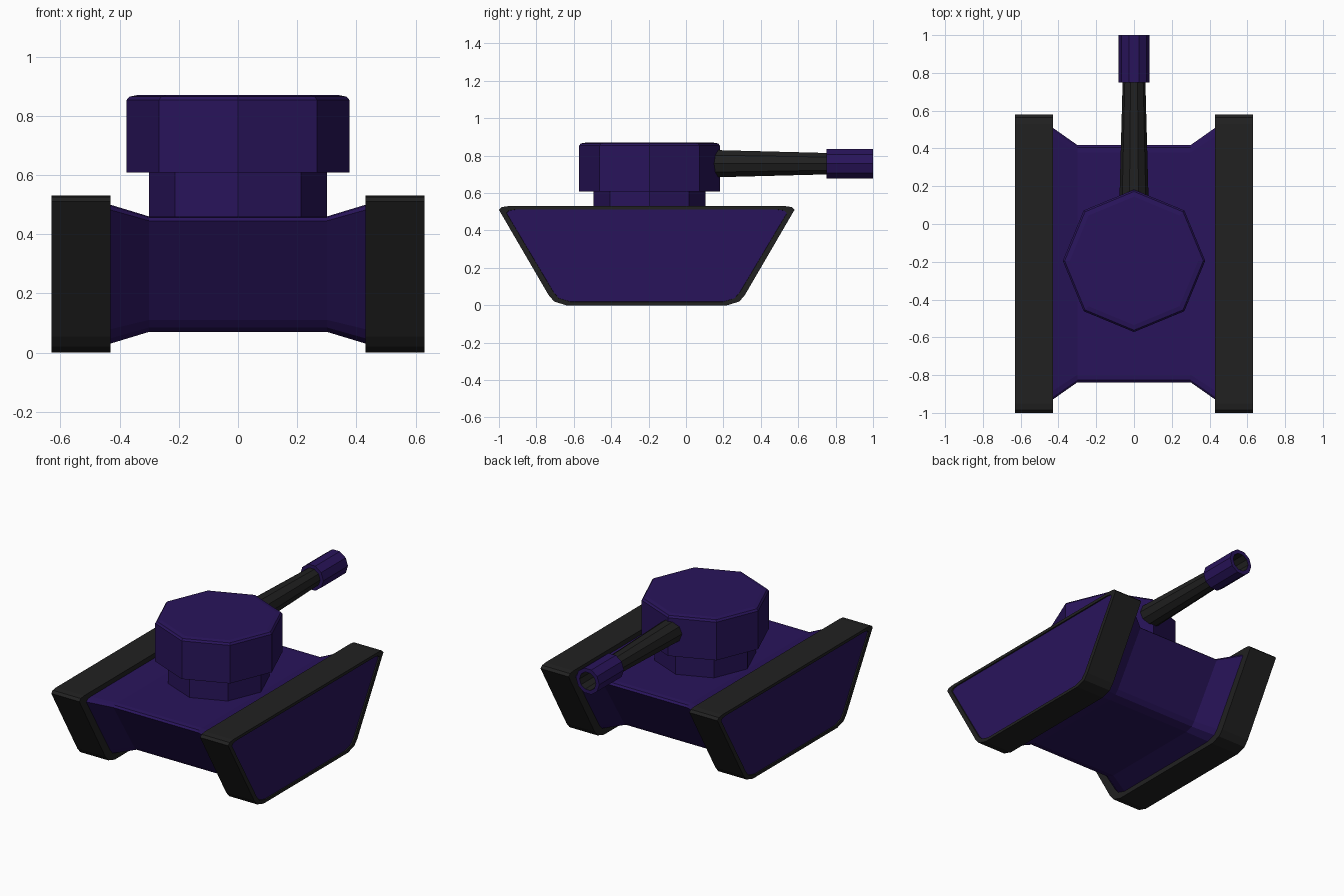
import bpy, bmesh, math

if "Cube" in bpy.data.objects:
    bpy.data.objects.remove(bpy.data.objects["Cube"])


def material(name, color):
    m = bpy.data.materials.new(name)
    m.diffuse_color = color
    m.use_nodes = True
    m.node_tree.nodes["Principled BSDF"].inputs["Base Color"].default_value = m.diffuse_color
    return m


BLUE = material("navy", (0.022, 0.007, 0.105, 1))
DARK = material("charcoal", (0.015, 0.015, 0.015, 1))


def loft(name, rings, mats, cap_mats, caps=(True, True)):
    """Skin a list of equal-length point rings; one material per band."""
    bm = bmesh.new()
    vr = [[bm.verts.new(p) for p in r] for r in rings]
    n = len(rings[0])
    for a, b, m in zip(vr, vr[1:], mats):
        for i in range(n):
            j = (i + 1) % n
            bm.faces.new((a[i], a[j], b[j], b[i])).material_index = m
    for ring, use, m in zip((vr[0], vr[-1]), caps, cap_mats):
        if use:
            bm.faces.new(ring).material_index = m
    bmesh.ops.recalc_face_normals(bm, faces=bm.faces)
    mesh = bpy.data.meshes.new(name)
    bm.to_mesh(mesh)
    bm.free()
    mesh.materials.append(BLUE)
    mesh.materials.append(DARK)
    ob = bpy.data.objects.new(name, mesh)
    bpy.context.collection.objects.link(ob)
    return ob


# Side outline of the tracks (y, z), reused at smaller scales for the hull
CY, CZ = -0.21, 0.265
OUTLINE = [(-1.0, 0.51), (-0.985, 0.525), (-0.95, 0.53), (0.53, 0.53), (0.565, 0.525),
           (0.58, 0.51), (0.315, 0.055), (0.285, 0.02), (0.22, 0.0),
           (-0.64, 0.0), (-0.705, 0.02), (-0.735, 0.055)]


def section(x, sy=1.0, sz=1.0):
    return [(x, CY + (y - CY) * sy, CZ + (z - CZ) * sz) for y, z in OUTLINE]


# Tracks with a blue side panel framed by a dark rim
for side, label in ((-1, "left"), (1, "right")):
    loft(label + "_track",
         [section(side * 0.43), section(side * 0.63), section(side * 0.63, 0.95, 0.93),
          section(side * 0.622, 0.948, 0.928)],
         (1, 1, 1), (1, 0))

# Hull, flaring out toward the tracks
loft("hull", [section(-0.435, 0.915, 0.89), section(-0.30, 0.795, 0.735),
              section(0.30, 0.795, 0.735), section(0.435, 0.915, 0.89)],
     (0, 0, 0), (0, 0))


# Turret parts: octagons with a corner facing forward
def octagon(r, z):
    return [(r * math.cos(i * math.pi / 4), -0.195 + r * math.sin(i * math.pi / 4), z)
            for i in range(8)]


loft("turret_ring", [octagon(0.30, 0.44), octagon(0.30, 0.62)], (0,), (0, 0))
loft("turret", [octagon(0.377, 0.608), octagon(0.377, 0.853), octagon(0.367, 0.865),
                octagon(0.34, 0.87)], (0, 0, 0), (0, 0))


# Gun parts: ten-sided rings along y
def gun_ring(r, y, n=10):
    return [(r * math.cos(i * math.tau / n), y, 0.757 + r * math.sin(i * math.tau / n))
            for i in range(n)]


loft("gun_barrel", [gun_ring(0.078, 0.10), gun_ring(0.06, 0.76)], (1,), (1, 1))
# Hollow muzzle
loft("muzzle", [gun_ring(0.058, 0.75), gun_ring(0.083, 0.75), gun_ring(0.083, 1.0),
                gun_ring(0.058, 1.0), gun_ring(0.055, 0.80)],
     (0, 0, 0, 1), (1, 1), (False, True))
